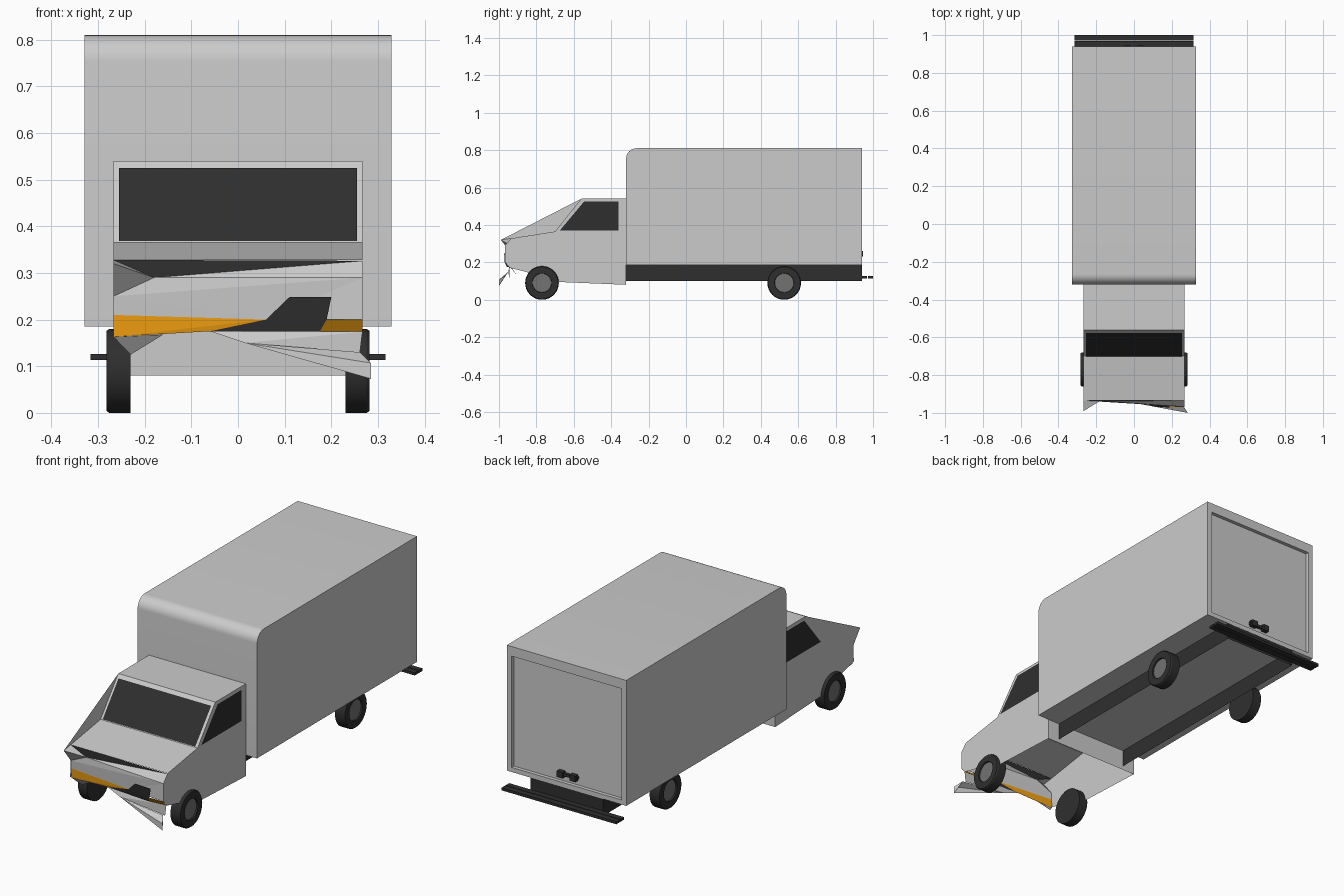
import bpy, bmesh, math
from mathutils import Vector

if "Cube" in bpy.data.objects:
    bpy.data.objects.remove(bpy.data.objects["Cube"])


def material(name, rgb):
    m = bpy.data.materials.new(name)
    m.diffuse_color = (*rgb, 1)
    m.use_nodes = True
    m.node_tree.nodes["Principled BSDF"].inputs["Base Color"].default_value = m.diffuse_color
    return m


DARK = material("dark", (0.028, 0.028, 0.028))
HUB = material("hub_grey", (0.17, 0.17, 0.17))
ORANGE = material("orange", (0.87, 0.35, 0.006))


def finish(name, bm, mat=None, smooth=False, recalc=True):
    if recalc:
        bmesh.ops.remove_doubles(bm, verts=bm.verts, dist=1e-4)
        bmesh.ops.recalc_face_normals(bm, faces=bm.faces)
    me = bpy.data.meshes.new(name)
    bm.to_mesh(me)
    bm.free()
    ob = bpy.data.objects.new(name, me)
    bpy.context.collection.objects.link(ob)
    if mat:
        me.materials.append(mat)
    if smooth:
        bpy.ops.object.select_all(action='DESELECT')
        ob.select_set(True)
        bpy.context.view_layer.objects.active = ob
        bpy.ops.object.shade_smooth_by_angle(angle=math.radians(30))
    return ob


def panels(name, polys, mat=None, recalc=False):
    bm = bmesh.new()
    for poly in polys:
        bm.faces.new([bm.verts.new(p) for p in poly])
    return finish(name, bm, mat, recalc=recalc)


def block(name, x, y, z, mat=None):
    bm = bmesh.new()
    bmesh.ops.create_cube(bm, size=1)
    for v in bm.verts:
        v.co = Vector([lo + (c + 0.5) * (hi - lo) for c, (lo, hi) in zip(v.co, (x, y, z))])
    return finish(name, bm, mat)


def lathe(name, profile, centre, side, mat, n=32):
    # profile of (radius, x offset) spun around the axle
    bm = bmesh.new()
    vs = [bm.verts.new((x, r, 0)) for r, x in profile]
    edges = [bm.edges.new(p) for p in zip(vs, vs[1:])]
    bmesh.ops.spin(bm, geom=vs + edges, cent=(0, 0, 0), axis=(1, 0, 0),
                   angle=math.tau, steps=n)
    for v in bm.verts:
        v.co = Vector((v.co.x * side, v.co.y + centre[0], v.co.z + centre[1]))
    return finish(name, bm, mat, smooth=True)


# cargo box: rounded front top edge, recessed rear door
R, SEG = 0.055, 8
prof = [(0.94, 0.185), (0.94, 0.81)]
prof += [(-0.32 + R - R * math.sin(a), 0.81 - R + R * math.cos(a))
         for a in (math.pi / 2 * i / SEG for i in range(SEG + 1))]
prof.append((-0.32, 0.185))
bm = bmesh.new()
f = bm.faces.new([bm.verts.new((-0.329, y, z)) for y, z in prof])
ext = bmesh.ops.extrude_face_region(bm, geom=[f])['geom']
bmesh.ops.translate(bm, vec=(0.658, 0, 0), verts=[v for v in ext if isinstance(v, bmesh.types.BMVert)])
bmesh.ops.recalc_face_normals(bm, faces=bm.faces)
rear = next(f for f in bm.faces if f.normal.y > 0.99)
bmesh.ops.inset_region(bm, faces=[rear], thickness=0.038)
for v in rear.verts:
    v.co.z = 0.762 if v.co.z > 0.5 else 0.208
door = bmesh.ops.extrude_discrete_faces(bm, faces=[rear])['faces'][0]
bmesh.ops.translate(bm, vec=(0, -0.018, 0), verts=door.verts)
finish("cargo_box", bm, smooth=True)

# door latch
block("latch_bar", (-0.055, 0.055), (0.92, 0.935), (0.238, 0.252), DARK)
for x in (-0.035, 0.035):
    block("latch_mount", (x - 0.016, x + 0.016), (0.92, 0.945), (0.23, 0.26), DARK)

# chassis skirts, open underneath
panels("chassis_skirt", [
    [(0.2, -0.32, 0.1), (0.2, 0.94, 0.1), (0.2, 0.94, 0.186), (0.2, -0.32, 0.186)],
    [(-0.2, 0.94, 0.1), (-0.2, -0.32, 0.1), (-0.2, -0.32, 0.186), (-0.2, 0.94, 0.186)],
    [(0.2, 0.94, 0.1), (-0.2, 0.94, 0.1), (-0.2, 0.94, 0.186), (0.2, 0.94, 0.186)]], DARK)

# rear step bumper
for y in (0.94, 0.972):
    block("rear_step", (-0.316, 0.316), (y, y + 0.028), (0.113, 0.126), DARK)

# wheels
for y in (-0.77, 0.525):
    for s in (-1, 1):
        lathe("tyre", [(0, 0.23), (0.09, 0.23), (0.09, 0.276), (0.086, 0.282),
                       (0.052, 0.282), (0.05, 0.274)], (y, 0.09), s, DARK)
        lathe("hub", [(0.0505, 0.275), (0, 0.275)], (y, 0.09), s, HUB)

# cab shell: roof, windscreen frame, hood, back wall and the two sides
W = 0.267
top = [(-0.32, 0.08), (-0.32, 0.54), (-0.56, 0.54), (-0.70, 0.365), (-0.935, 0.328)]
low = [(-0.94, 0.17), (-0.86, 0.15), (-0.68, 0.095)]
cab = [[(W, *a), (W, *b), (-W, *b), (-W, *a)] for a, b in zip(top, top[1:])]
right = top + [(-0.968, 0.29), (-0.968, 0.20)] + low
left = top[:3] + [(-0.99, 0.32), (-0.935, 0.25)] + low
cab.append([(W, *p) for p in reversed(right)])
cab.append([(-W, *p) for p in left])
panels("cab_shell", cab)

# windows
d = Vector((0, -0.175, 0.14)).normalized() * -0.003
d = Vector((0, -abs(d.y), abs(d.z)))


def screen(x, z):
    return Vector((x, -0.70 + (z - 0.365) * 0.8, z)) + d


panels("windscreen", [[screen(-0.255, 0.367), screen(0.255, 0.367),
                       screen(0.255, 0.523), screen(-0.255, 0.523)]], DARK)
win = [(-0.675, 0.37), (-0.36, 0.37), (-0.36, 0.525), (-0.545, 0.525)]
panels("side_windows", [[(W + 0.003, *p) for p in win],
                        [(-W - 0.003, *p) for p in reversed(win)]], DARK)

# crumpled nose: corner points shared by its panels
hl, hr = (-W, -0.935, 0.328), (W, -0.935, 0.326)
tip, dent = (-W, -0.99, 0.32), (-0.18, -0.937, 0.29)
mr, ml = (W, -0.968, 0.29), (-W, -0.935, 0.25)
fr, fl = (W, -0.968, 0.20), (-W, -0.932, 0.21)
mid, base = (0.06, -0.95, 0.20), (-0.06, -0.94, 0.175)
br, bl = (W, -0.945, 0.174), (-W, -0.93, 0.163)
chin, lip = (0.015, -0.95, 0.15), (0.26, -0.945, 0.12)
panels("grille", [[dent, hr, hl]], DARK)
panels("nose_panels", [
    [tip, ml, dent], [tip, dent, hl],
    [dent, mr, hr],
    [ml, mr, dent], [ml, mid, mr], [mid, fr, mr],
    [fl, mid, ml],
    [chin, br, base], [chin, lip, br],
    [(-0.23, -0.9, 0.125), (-0.16, -0.93, 0.168), bl]])
panels("left_lamp_strip", [[bl, base, mid], [bl, mid, fl]], ORANGE)
panels("right_lamp", [[(0.175, -0.955, 0.174), br, fr, (0.19, -0.968, 0.20)]], ORANGE)
panels("grille_hole", [[base, (0.175, -0.957, 0.174), (0.19, -0.97, 0.20), mid],
                       [mid, (0.19, -0.97, 0.20), (0.2, -0.972, 0.248), (0.11, -0.967, 0.248)]], DARK)

# bent bumper wedge
t1, t2, t3 = (0.285, -1.0, 0.107), (0.285, -1.0, 0.073), (0.262, -0.965, 0.13)
panels("bent_bumper", [[chin, t2, t1], [chin, t1, t3], [t1, t2, t3]])
